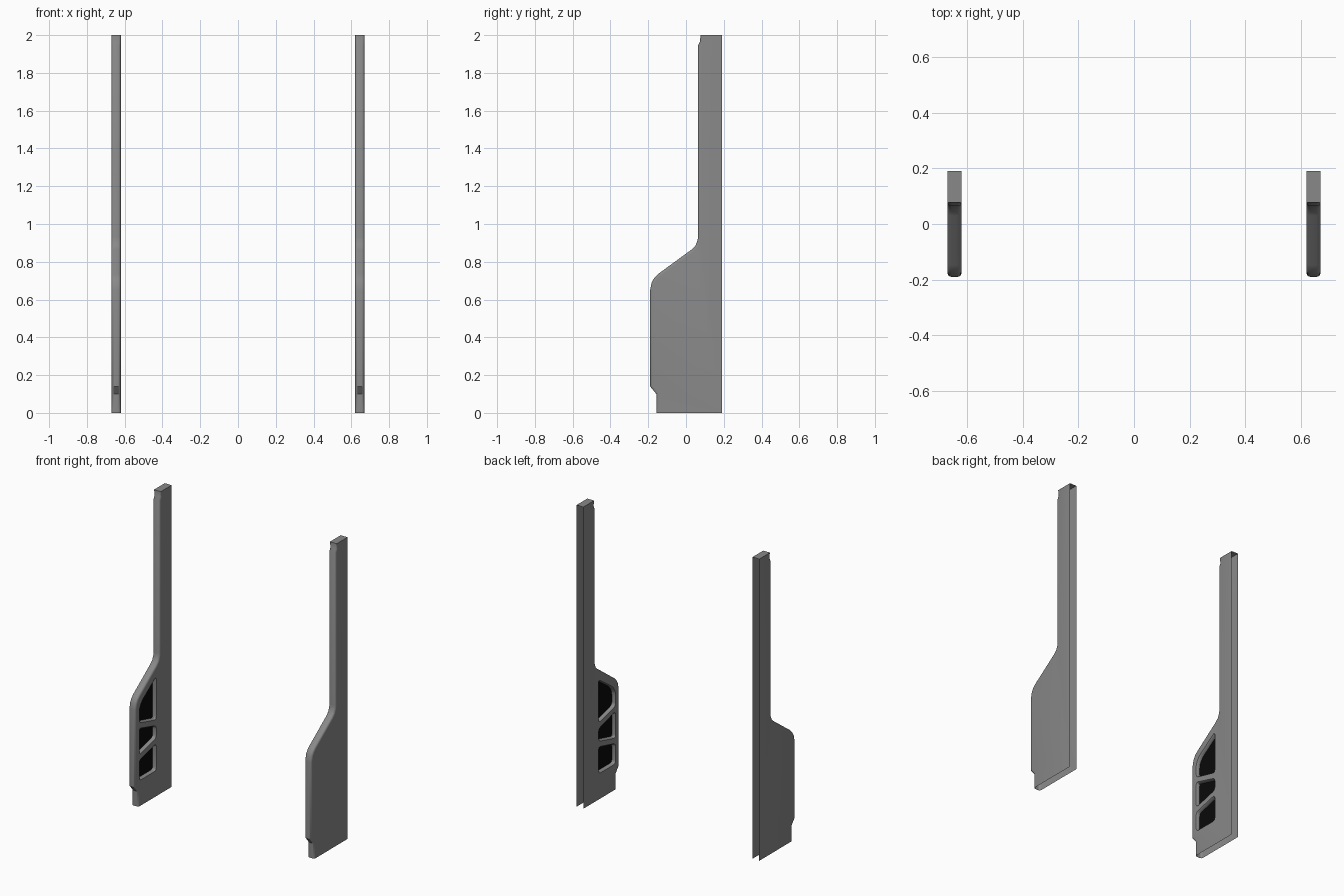
import bpy, bmesh, math
from mathutils import Vector

cube = bpy.data.objects.get("Cube")
if cube:
    bpy.data.objects.remove(cube, do_unlink=True)

CENTRE, HALF, BACK, TOP = 0.645, 0.025, 0.19, 2.0
ROUND, STEPS = 0.014, 4
RIM, DEPTH = 0.008, 0.024

# Front edge from the foot to the top, as (y, z)
EDGE = [(-0.157, 0), (-0.157, 0.10), (-0.19, 0.14), (-0.19, 0.65),
        (-0.182, 0.69), (-0.168, 0.715), (-0.148, 0.735), (0.03, 0.865),
        (0.05, 0.885), (0.06, 0.91), (0.064, 0.93), (0.064, 1.945),
        (0.074, 1.965), (0.077, TOP)]
# Three recessed openings, counter-clockwise
POCKETS = [
    [(-0.148, 0.17), (0.03, 0.17), (0.03, 0.35), (-0.148, 0.305)],
    [(-0.148, 0.34), (0.03, 0.385), (0.03, 0.468), (-0.148, 0.518)],
    [(-0.148, 0.552), (0.03, 0.507), (0.03, 0.795), (-0.12, 0.69), (-0.148, 0.645)],
]


def material(name, value):
    mat = bpy.data.materials.new(name)
    mat.use_nodes = True
    colour = (value, value, value, 1)
    mat.diffuse_color = colour
    mat.node_tree.nodes["Principled BSDF"].inputs["Base Color"].default_value = colour
    return mat


GREY = material("grey plastic", 0.25)
BLACK = material("black mesh", 0.003)


def inset(points, dist, closed):
    """Move a path sideways: inward for closed loops, backward for open paths."""
    pts = [Vector(p) for p in points]
    n, sign, out = len(pts), (-1 if closed else 1), []
    for i, p in enumerate(pts):
        segs = []
        if closed or i > 0:
            segs.append((p - pts[i - 1]).normalized())
        if closed or i < n - 1:
            segs.append((pts[(i + 1) % n] - p).normalized())
        normals = [Vector((s.y, -s.x)) * sign for s in segs]
        mid = sum(normals, Vector((0, 0))).normalized()
        out.append(p + mid * dist / mid.dot(normals[0]))
    return out


def round_corners(points, radius, steps=3):
    pts, out = [Vector(p) for p in points], []
    for i, p in enumerate(pts):
        before, after = pts[i - 1] - p, pts[(i + 1) % len(pts)] - p
        a = p + before.normalized() * min(radius, before.length * 0.4)
        b = p + after.normalized() * min(radius, after.length * 0.4)
        for k in range(steps + 1):
            t = k / steps
            out.append(a.lerp(p, t).lerp(p.lerp(b, t), t))
    return out


def add_row(bm, points, x):
    return [bm.verts.new((x, p[0], p[1])) for p in points]


def bridge(bm, a, b, closed):
    n = len(a)
    for i in range(n if closed else n - 1):
        j = (i + 1) % n
        bm.faces.new((a[i], a[j], b[j], b[i]))


def loop_edges(bm, verts):
    return [bm.edges.get((v, verts[i - 1])) or bm.edges.new((v, verts[i - 1]))
            for i, v in enumerate(verts)]


def build_panel(name, side):
    bm = bmesh.new()
    inner = -side * HALF

    # Rounded front edge, swept across the thickness
    angles = [math.pi / 2 * k / STEPS for k in range(STEPS + 1)]
    section = [(HALF - ROUND * (1 - math.sin(a)), ROUND * (1 - math.cos(a))) for a in angles]
    section = [(-x, d) for x, d in reversed(section)] + section
    rows = []
    for x, dist in section:
        path = inset(EDGE, dist, False)
        path[-1] = Vector(EDGE[-1])          # rounding fades out at the top
        rows.append(add_row(bm, path, x * -side))
    for a, b in zip(rows, rows[1:]):
        bridge(bm, a, b, False)

    # Side walls and top cap; back and foot stay open
    back_out = add_row(bm, [(BACK, TOP), (BACK, 0)], -inner)
    back_in = add_row(bm, [(BACK, TOP), (BACK, 0)], inner)
    bm.faces.new(rows[0] + back_out)
    bm.faces.new([r[-1] for r in rows] + [back_in[0], back_out[0]])

    # Pockets with a bevelled rim and a dark floor
    edges = loop_edges(bm, rows[-1] + back_in)
    floors = []
    for pocket in POCKETS:
        mouth = round_corners(pocket, 0.022)
        throat = inset(mouth, RIM * 0.7, True)
        a = add_row(bm, mouth, inner)
        b = add_row(bm, throat, inner + side * RIM)
        c = add_row(bm, throat, inner + side * DEPTH)
        edges += loop_edges(bm, a)
        bridge(bm, a, b, True)
        bridge(bm, b, c, True)
        floors.append(bm.faces.new(c))
    bmesh.ops.triangle_fill(bm, edges=edges, use_beauty=True, normal=(-side, 0, 0))
    for face in floors:
        face.material_index = 1
    bmesh.ops.recalc_face_normals(bm, faces=bm.faces)

    mesh = bpy.data.meshes.new(name)
    bm.to_mesh(mesh)
    bm.free()
    mesh.materials.append(GREY)
    mesh.materials.append(BLACK)
    obj = bpy.data.objects.new(name, mesh)
    obj.location.x = side * CENTRE
    bpy.context.collection.objects.link(obj)
    bpy.ops.object.select_all(action='DESELECT')
    obj.select_set(True)
    bpy.context.view_layer.objects.active = obj
    bpy.ops.object.shade_smooth_by_angle(angle=math.radians(35))


build_panel("left_door_panel", 1)
build_panel("right_door_panel", -1)
